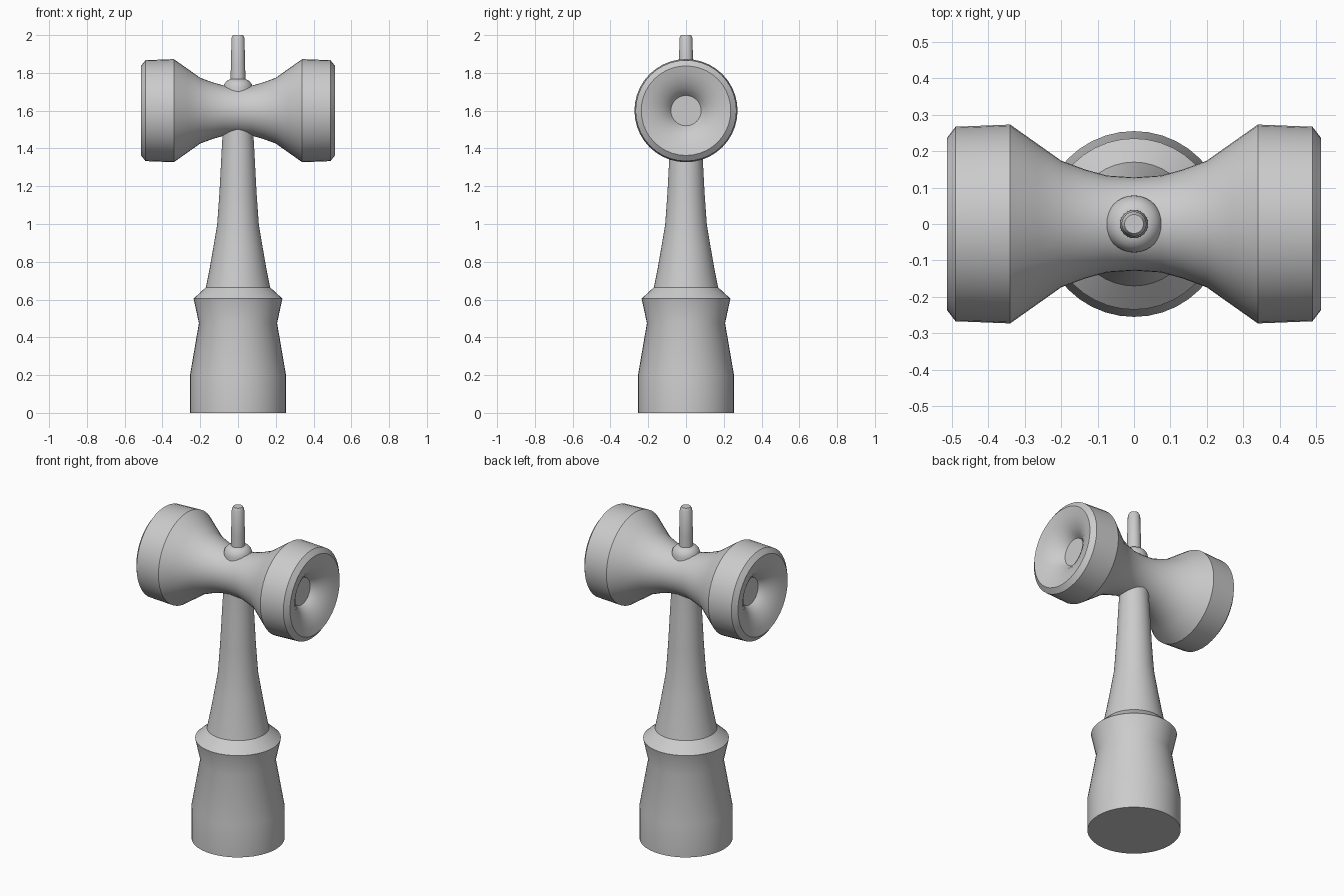
import bpy, bmesh
from math import cos, sin, tau, radians

if "Cube" in bpy.data.objects:
    bpy.data.objects.remove(bpy.data.objects["Cube"])

SIDES = 40


def lathe(name, profile, axis):
    """Spin (radius, height) points around the z or x axis."""
    bm = bmesh.new()
    rings = []
    for r, h in profile:
        ring = []
        for i in range(SIDES):
            a, b = r * cos(tau * i / SIDES), r * sin(tau * i / SIDES)
            ring.append(bm.verts.new((a, b, h) if axis == 'z' else (h, a, b + 1.6)))
        rings.append(ring)
    for low, high in zip(rings, rings[1:]):
        for i in range(SIDES):
            j = (i + 1) % SIDES
            bm.faces.new((low[i], low[j], high[j], high[i]))
    bm.faces.new(rings[0][::-1])
    bm.faces.new(rings[-1])
    bmesh.ops.recalc_face_normals(bm, faces=bm.faces)
    mesh = bpy.data.meshes.new(name)
    bm.to_mesh(mesh)
    bm.free()
    obj = bpy.data.objects.new(name, mesh)
    bpy.context.collection.objects.link(obj)
    bpy.ops.object.select_all(action='DESELECT')
    obj.select_set(True)
    bpy.context.view_layer.objects.active = obj
    bpy.ops.object.shade_smooth_by_angle(angle=radians(30))
    return obj


# Turned handle: base grip, collar, tapering neck, shoulder
lathe("handle", [
    (0.255, 0), (0.255, 0.195), (0.207, 0.475), (0.235, 0.605),
    (0.17, 0.665), (0.15, 0.765), (0.13, 0.88), (0.11, 1.0),
    (0.098, 1.17), (0.087, 1.38), (0.08, 1.5), (0.078, 1.72),
    (0.073, 1.74), (0.06, 1.757), (0.04, 1.768)], 'z')

# Spike on top
lathe("spike", [
    (0.04, 1.7), (0.038, 1.84), (0.034, 1.985), (0.026, 2.0)], 'z')

# Double-cup crosspiece: half profile from waist to the cup floor, mirrored
half = [
    (0.133, 0.075), (0.15, 0.135), (0.174, 0.2), (0.22, 0.265),
    (0.273, 0.34), (0.267, 0.49), (0.237, 0.513),
    (0.195, 0.503), (0.155, 0.488), (0.12, 0.467), (0.095, 0.445),
    (0.08, 0.425)]
lathe("cup_crosspiece",
      [(r, -h) for r, h in reversed(half)] + [(0.128, 0)] + half, 'x')
